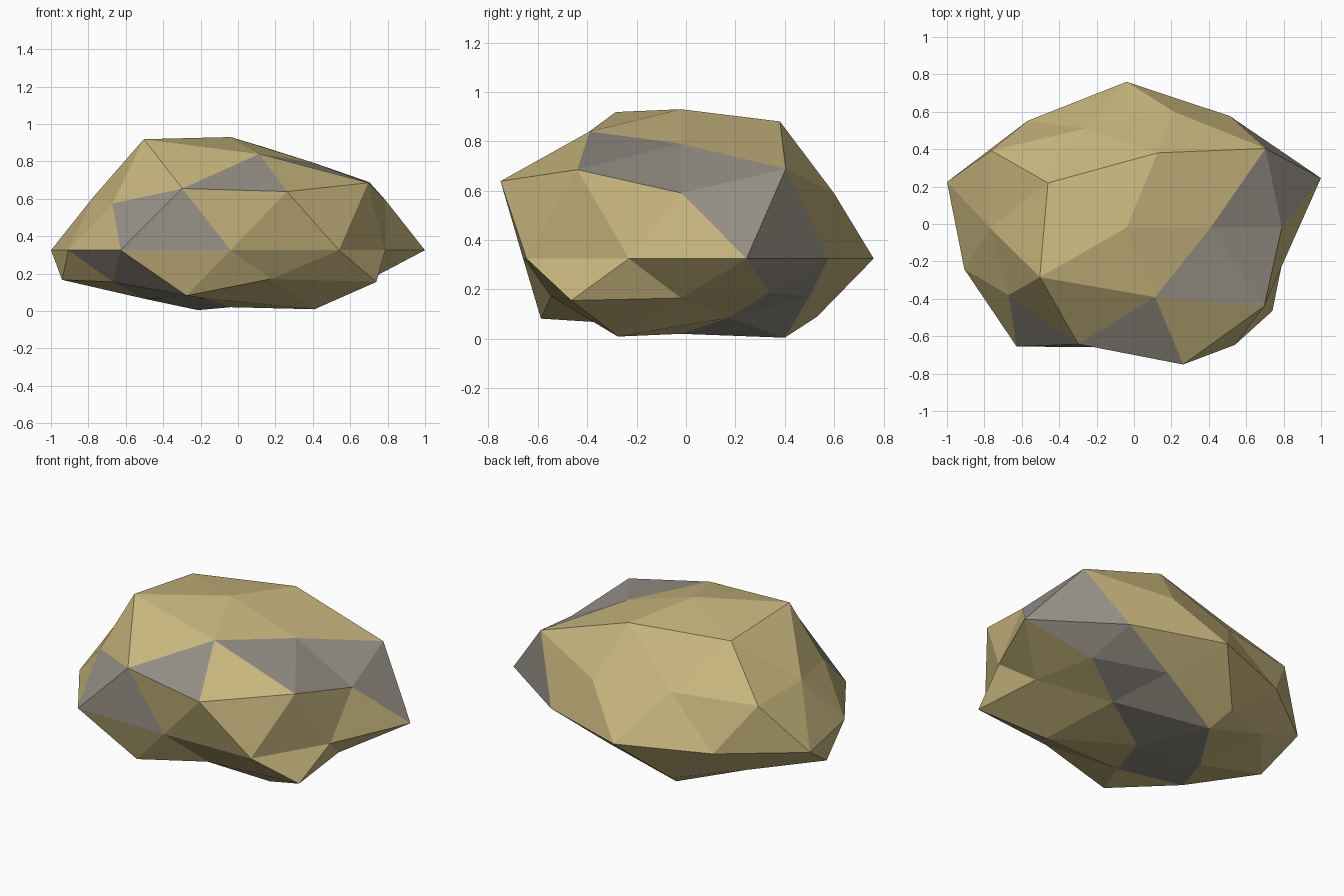
import bpy, bmesh, math
from mathutils import Vector

if "Cube" in bpy.data.objects:
    bpy.data.objects.remove(bpy.data.objects["Cube"])


def material(name, rgb):
    m = bpy.data.materials.new(name)
    m.diffuse_color = (*rgb, 1.0)
    m.use_nodes = True
    m.node_tree.nodes["Principled BSDF"].inputs["Base Color"].default_value = m.diffuse_color
    return m


# Radii of the boulder's bumps: ring height on the unit icosphere -> values by angle
RINGS = {
    1.0: [.945],
    0.9: [.855, 1.02, .988, 1.09, .945],
    0.5: [1.08, .835, .858, .98, 1.07],
    0.4: [.928, .927, 1.0, .872, 1.095],
    0.0: [1.093, .94, .994, .90, 1.009, .912, 1.0, .815, .986, .87],
    -0.4: [.872, .824, 1.007, .85, 1.078],
    -0.5: [.865, .82, .88, .916, .83],
    -0.9: [.80, 1.07, .87, .86, 1.055],
    -1.0: [.866],
}
CENTRE = Vector((-.04, -.02, .325))
SCALE = (1.0, .785, .64)

bm = bmesh.new()
bmesh.ops.create_icosphere(bm, subdivisions=2, radius=1)

# Grey vein: a tilted band of faces running right round the stone
vein = Vector((.7, -.7, -.47))
for f in bm.faces:
    f.smooth = False
    f.material_index = int(-.075 < f.calc_center_median().dot(vein) < .395)

# Push each corner in or out, squash the stone and flatten its underside
for v in bm.verts:
    radii = RINGS[round(v.co.z, 1)]
    angle = round(math.degrees(math.atan2(v.co.y, v.co.x))) % 360
    r = radii[int(angle * len(radii) // 360)]
    p = Vector([c * s * r for c, s in zip(v.co, SCALE)])
    if p.z < -.247:
        p.z *= .55
    v.co = p + CENTRE

mesh = bpy.data.meshes.new("boulder")
bm.to_mesh(mesh)
bm.free()
mesh.materials.append(material("sandy stone", (.578, .468, .209)))
mesh.materials.append(material("grey vein", (.305, .279, .238)))
bpy.context.collection.objects.link(bpy.data.objects.new("boulder", mesh))
